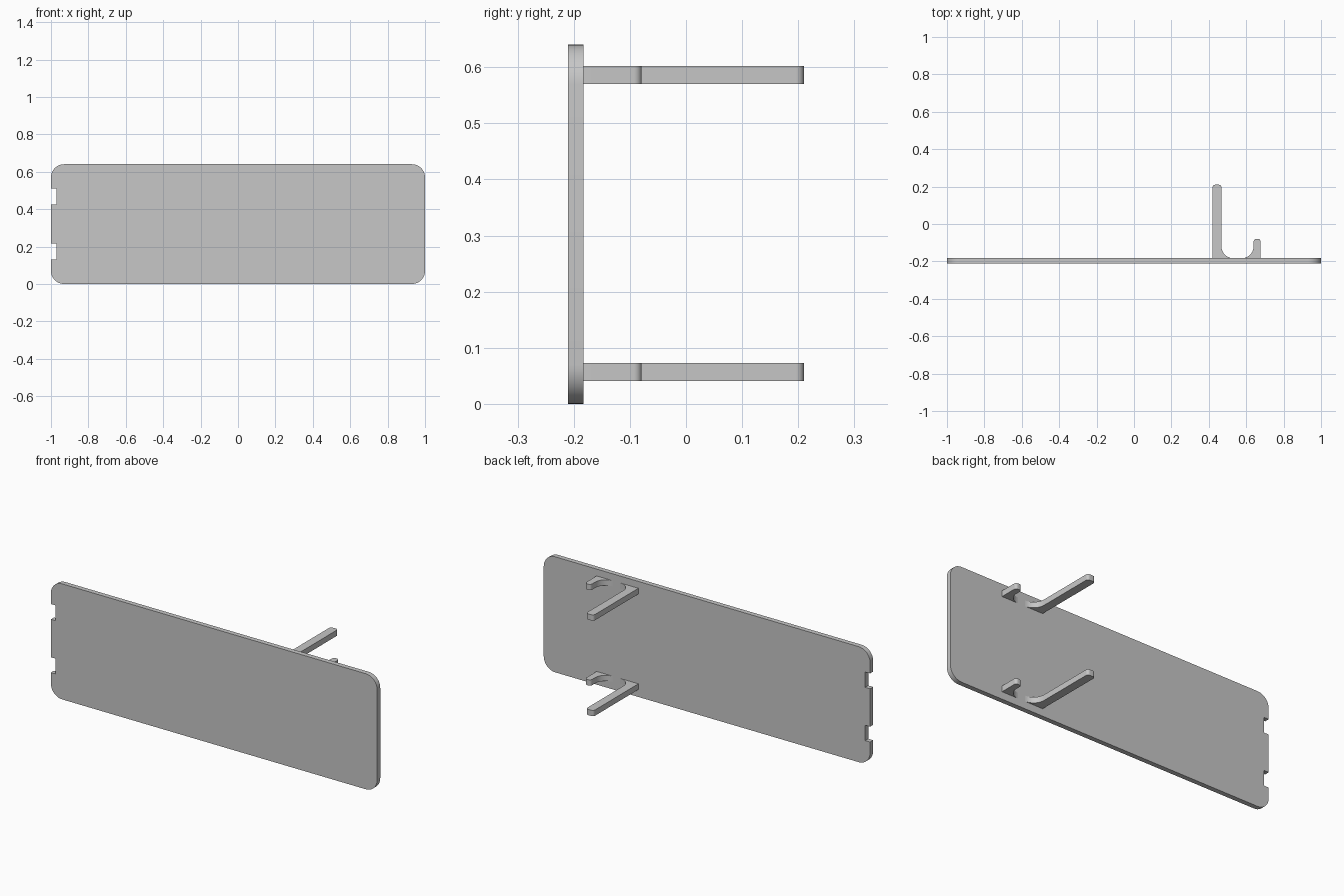
import bpy
import bmesh
from math import cos, sin, pi
from mathutils import Vector

cube = bpy.data.objects.get("Cube")
if cube:
    bpy.data.objects.remove(cube, do_unlink=True)

grey = bpy.data.materials.new("plain grey")
grey.use_nodes = True
colour = (0.57, 0.57, 0.57, 1)
grey.diffuse_color = colour
grey.node_tree.nodes["Principled BSDF"].inputs["Base Color"].default_value = colour


def quarter(centre, start, end, steps=10):
    """Quarter arc from centre + start to centre + end."""
    angles = [pi / 2 * k / steps for k in range(steps + 1)]
    return [centre + start * cos(t) + end * sin(t) for t in angles]


def rounded(corners):
    """Outline with each (x, y, radius) right-angle corner rounded."""
    outline = []
    for i, (x, y, r) in enumerate(corners):
        p = Vector((x, y))
        if r == 0:
            outline.append(p)
            continue
        before = Vector(corners[i - 1][:2])
        after = Vector(corners[(i + 1) % len(corners)][:2])
        a = (before - p).normalized() * r
        b = (after - p).normalized() * r
        outline += quarter(p + a + b, -b, -a)
    return outline


def extrude(name, outline, to_3d, depth):
    bm = bmesh.new()
    face = bm.faces.new([bm.verts.new(to_3d(p)) for p in outline])
    side = bmesh.ops.extrude_face_region(bm, geom=[face])
    verts = [v for v in side["geom"] if isinstance(v, bmesh.types.BMVert)]
    bmesh.ops.translate(bm, verts=verts, vec=depth)
    bmesh.ops.recalc_face_normals(bm, faces=bm.faces)
    mesh = bpy.data.meshes.new(name)
    bm.to_mesh(mesh)
    bm.free()
    mesh.materials.append(grey)
    obj = bpy.data.objects.new(name, mesh)
    bpy.context.collection.objects.link(obj)
    bpy.ops.object.select_all(action="DESELECT")
    obj.select_set(True)
    bpy.context.view_layer.objects.active = obj
    bpy.ops.object.shade_smooth_by_angle()


# Rounded panel with two notches on its right edge
front, back, height = -0.21, -0.183, 0.64
notch = -0.97
panel = [(-1, 0, 0.07), (1, 0, 0.07), (1, height, 0.07), (-1, height, 0.07)]
for low, high in ((0.425, 0.51), (0.13, 0.215)):
    panel += [(-1, high, 0), (notch, high, 0), (notch, low, 0), (-1, low, 0)]
extrude("panel", rounded(panel), lambda p: Vector((p.x, front, p.y)),
        Vector((0, back - front, 0)))

# Each bracket has a long arm and a short hook, flared where they meet the panel
fillet, tip = 0.065, 0.014
long_arm = [(0.42, back, 0), (0.467, back, 0), (0.467, 0.21, tip), (0.42, 0.21, tip)]
short_hook = [(0.64, back, 0), (0.676, back, 0), (0.676, -0.079, tip), (0.64, -0.079, tip)]


def flared(corners, index, direction):
    """Replace the inner base corner with a concave quarter round."""
    centre = Vector((corners[index][0] + direction * fillet, back + fillet))
    down, inward = Vector((0, -fillet)), Vector((-direction * fillet, 0))
    arc = quarter(centre, down, inward)
    if direction < 0:
        arc.reverse()
    flare = [(p.x, p.y, 0) for p in arc]
    return rounded(corners[:index] + flare + corners[index + 1:])


for level, z in (("lower", 0.041), ("upper", 0.57)):
    for part, outline in (("long_arm", flared(long_arm, 1, 1)),
                          ("short_hook", flared(short_hook, 0, -1))):
        extrude(level + "_" + part, outline,
                lambda p: Vector((p.x, p.y, z)), Vector((0, 0, 0.032)))
